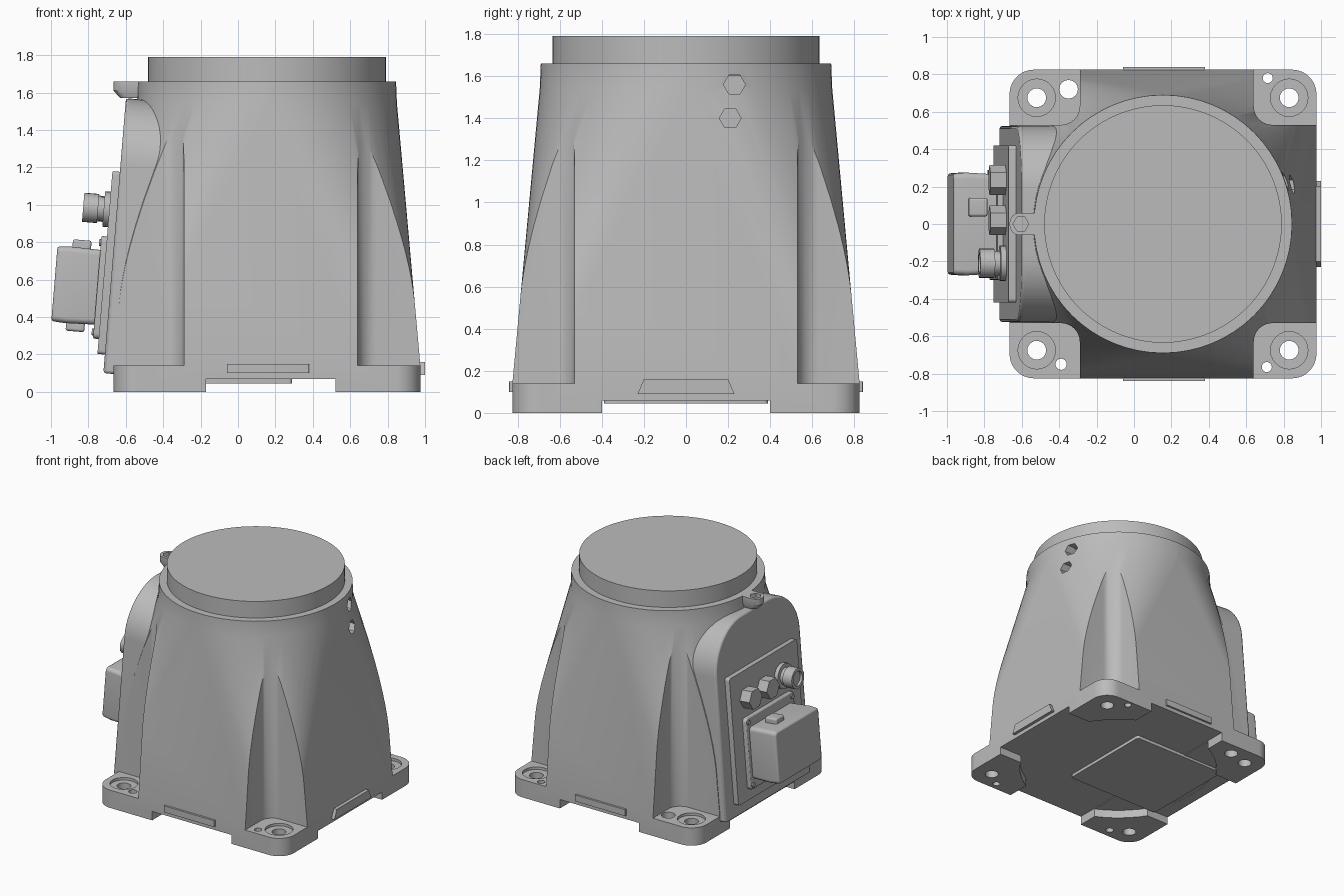
import bpy, bmesh, math
from mathutils import Matrix, Vector

cube = bpy.data.objects.get("Cube")
if cube:
    bpy.data.objects.remove(cube, do_unlink=True)

CX = 0.155                      # axis of the housing
grey = bpy.data.materials.new("cast grey")
grey.use_nodes = True
grey.diffuse_color = (0.5, 0.5, 0.5, 1)
grey.node_tree.nodes["Principled BSDF"].inputs["Base Color"].default_value = (0.5, 0.5, 0.5, 1)


def rounded(hx, hy, r, cx=0, cy=0, seg=6):
    """Rounded rectangle outline, counter-clockwise."""
    pts = []
    for k, (sx, sy) in enumerate([(1, 1), (-1, 1), (-1, -1), (1, -1)]):
        for i in range(seg + 1):
            a = math.pi / 2 * (k + i / seg)
            pts.append((cx + sx * (hx - r) + r * math.cos(a),
                        cy + sy * (hy - r) + r * math.sin(a)))
    return pts


def circle(r, cx=0, cy=0, n=32):
    return [(cx + r * math.cos(2 * math.pi * i / n),
             cy + r * math.sin(2 * math.pi * i / n)) for i in range(n)]


def loft(name, rings, matrix=Matrix(), bevel=0):
    """Solid through stacked outlines, given as (points, height) pairs."""
    bm = bmesh.new()
    loops = [[bm.verts.new(matrix @ Vector((x, y, z))) for x, y in pts] for pts, z in rings]
    n = len(loops[0])
    for low, high in zip(loops, loops[1:]):
        for i in range(n):
            j = (i + 1) % n
            bm.faces.new((low[i], low[j], high[j], high[i]))
    bm.faces.new(loops[0][::-1])
    bm.faces.new(loops[-1])
    bmesh.ops.remove_doubles(bm, verts=bm.verts, dist=1e-5)
    bmesh.ops.recalc_face_normals(bm, faces=bm.faces)
    mesh = bpy.data.meshes.new(name)
    bm.to_mesh(mesh)
    bm.free()
    mesh.materials.append(grey)
    obj = bpy.data.objects.new(name, mesh)
    bpy.context.collection.objects.link(obj)
    if bevel:
        mod = obj.modifiers.new("soft edges", 'BEVEL')
        mod.width, mod.segments = bevel, 2
        mod.limit_method, mod.angle_limit = 'ANGLE', math.radians(50)
    return obj


def prism(name, pts, z0, z1, matrix=Matrix(), bevel=0):
    return loft(name, [(pts, z0), (pts, z1)], matrix, bevel)


def activate(obj):
    bpy.ops.object.select_all(action='DESELECT')
    obj.select_set(True)
    bpy.context.view_layer.objects.active = obj


def carve(obj, cutters):
    activate(obj)
    for c in cutters:
        c.hide_render = True
        mod = obj.modifiers.new("cut", 'BOOLEAN')
        mod.operation, mod.solver, mod.object = 'DIFFERENCE', 'EXACT', c
        bpy.ops.object.modifier_apply(modifier=mod.name)
        bpy.data.objects.remove(c, do_unlink=True)


# Housing: rounded square foot blending into a round neck
S = 16
housing = loft("housing", [
    (rounded(0.82, 0.825, 0.13, CX, 0, S), 0),
    (rounded(0.82, 0.825, 0.13, CX, 0, S), 0.14),
    (rounded(0.695, 0.695, 0.694, CX, 0, S), 1.54),
    (rounded(0.69, 0.69, 0.689, CX, 0, S), 1.66)])

cuts = []
for sy in (1, -1):
    # Corner pockets above the feet
    for x_in, sx in ((0.64, 1), (-0.29, -1)):
        cuts.append(prism("pocket", rounded(0.5, 0.5, 0.1, x_in + sx * 0.5, sy * 1.03, 8), 0.14, 1.6))
    # Bolt holes with counterbores
    for x in (0.83, -0.52):
        cuts.append(prism("counterbore", circle(0.1, x, sy * 0.675, 24), 0.12, 0.3))
        cuts.append(prism("bolt_hole", circle(0.05, x, sy * 0.675, 24), -0.1, 0.3))
# Dowel holes
for x, y, r in ((0.715, 0.78, 0.027), (0.71, -0.765, 0.027), (-0.35, 0.72, 0.05), (-0.39, -0.75, 0.03)):
    cuts.append(prism("dowel_hole", circle(r, x, y, 16), -0.1, 0.3))
# Underside relief leaving four feet
cuts.append(prism("slot_across", rounded(2, 0.4, 0.01), -0.1, 0.06))
cuts.append(prism("slot_along", rounded(0.345, 2, 0.01, 0.175), -0.1, 0.07))
cuts.append(prism("relief", circle(0.74, CX, 0, 48), -0.1, 0.065))
# Hexagonal ports on the left side
TO_LEFT = Matrix(((0, 0, 1, 0), (1, 0, 0, 0), (0, 1, 0, 0), (0, 0, 0, 1)))
for y, z in ((0.23, 1.56), (0.21, 1.40)):
    cuts.append(prism("port", circle(0.052, y, z, 6), 0.7, 1.1, TO_LEFT))
carve(housing, cuts)

# Neck cap and underside cover
prism("neck_cap", circle(0.635, CX, 0, 72), 1.6, 1.79)
prism("bottom_cover", rounded(0.41, 0.39, 0.02, -0.12), 0.045, 0.1)

# Cast lips low on the left, front and back sides
prism("left_lip", [(-0.23, 0.09), (0.23, 0.09), (0.2, 0.16), (-0.2, 0.16)], 0.9, 1.0, TO_LEFT)
for name, sy in (("front_lip", -1), ("back_lip", 1)):
    prism(name, rounded(0.22, 0.02, 0.005, 0.16, sy * 0.82), 0.1, 0.15)

# Lifting tab beside the neck
tab = loft("lifting_tab", [
    (rounded(0.08, 0.045, 0.04, -0.55), 1.57),
    (rounded(0.11, 0.06, 0.055, -0.555), 1.61),
    (rounded(0.11, 0.06, 0.055, -0.555), 1.66)])
carve(tab, [prism("tab_hole", circle(0.042, -0.605, 0, 6), 1.63, 1.8)])

# Sloped right-hand side: local x runs to the front, y up the slope, z outward
SLOPE = math.atan2(0.12, 1.46)
PANEL = (Matrix.Translation((-0.72, 0, 0.1)) @ Matrix.Rotation(SLOPE, 4, 'Y')
         @ Matrix(((0, 0, -1, 0), (-1, 0, 0, 0), (0, 1, 0, 0), (0, 0, 0, 1))))

# Arched boss
arch = [(-0.525, 0), (0.525, 0)] + [p for p in rounded(0.525, 1.475, 0.36, seg=12) if p[1] > 0.5]
prism("side_boss", arch, -0.36, 0, PANEL, 0.015)

# Cover plate, connector flange, connector body and latches
prism("cover_plate", rounded(0.42, 0.49, 0.02, 0, 0.59), -0.02, 0.04, PANEL)
prism("connector_flange", rounded(0.3, 0.275, 0.03, 0, 0.455), 0.03, 0.07, PANEL, 0.008)
loft("connector_body", [
    (rounded(0.265, 0.2, 0.03, 0, 0.455), 0.06),
    (rounded(0.275, 0.205, 0.03, 0, 0.455), 0.23),
    (rounded(0.27, 0.2, 0.03, 0, 0.455), 0.30)], PANEL, 0.012)
for name, w in (("top_latch", 0.665), ("bottom_latch", 0.245)):
    prism(name, rounded(0.05, 0.035, 0.015, -0.09, w), 0.12, 0.22, PANEL, 0.01)

# Flange and plate screws
for sx in (1, -1):
    for w in (0.215, 0.695):
        prism("flange_screw", circle(0.018, sx * 0.27, w, 12), 0.06, 0.08, PANEL)

# Hexagonal plugs and the round socket
for x in (-0.235, -0.02):
    prism("hex_plug", circle(0.08, x, 0.875, 6), 0.03, 0.125, PANEL)
prism("socket_collar", circle(0.095, 0.21, 0.875, 24), 0.03, 0.07, PANEL)
prism("socket_neck", circle(0.065, 0.21, 0.875, 24), 0.06, 0.12, PANEL)
socket = prism("round_socket", circle(0.078, 0.21, 0.875, 24), 0.1, 0.18, PANEL)
carve(socket, [prism("socket_bore", circle(0.055, 0.21, 0.875, 24), 0.16, 0.3, PANEL)])

# Smooth the curves, keep the edges sharp
for obj in list(bpy.context.collection.objects):
    if obj.type == 'MESH' and obj.data.materials and obj.data.materials[0] == grey:
        activate(obj)
        bpy.ops.object.shade_smooth_by_angle(angle=math.radians(30))
